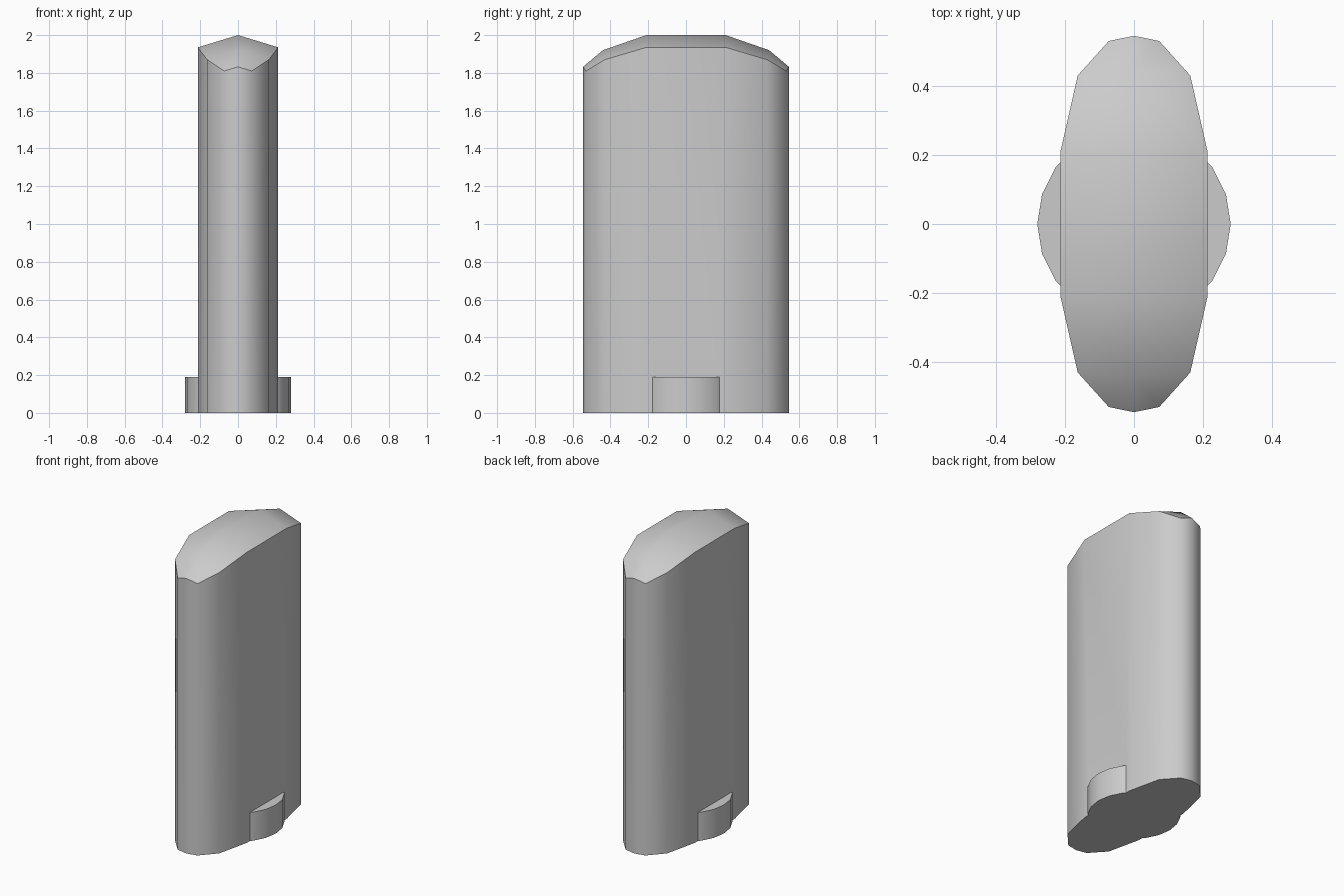
import bpy, bmesh

if "Cube" in bpy.data.objects:
    bpy.data.objects.remove(bpy.data.objects["Cube"])

# Rim stations from the middle to the tip: (x, y, z of rim, y of ridge, z of ridge)
stations = [
    (0.213, 0.21, 1.935, 0.21, 2.0),
    (0.163, 0.43, 1.87, 0.44, 1.92),
    (0.073, 0.53, 1.81, None, None),
]
TIP = (0, 0.545, 1.832)

# Slab body: bowed plan outline, roof with a central ridge
bm = bmesh.new()


def vert(x, y, z):
    return bm.verts.new((x, y, z))


ends = {}
for sy in (1, -1):
    end = {"ridge": [vert(0, sy * r[3], r[4]) for r in stations if r[3]],
           "tip": vert(0, sy * TIP[1], TIP[2]), "tip_base": vert(0, sy * TIP[1], 0)}
    for sx in (1, -1):
        end[sx] = [vert(sx * r[0], sy * r[1], r[2]) for r in stations]
        end[sx, "base"] = [vert(sx * r[0], sy * r[1], 0) for r in stations]
    ends[sy] = end
    for sx in (1, -1):
        rim, ridge = end[sx], end["ridge"]
        bm.faces.new((rim[0], rim[1], ridge[1], ridge[0]))
        bm.faces.new((rim[1], rim[2], ridge[1]))
        bm.faces.new((rim[2], end["tip"], ridge[1]))
        top = rim + [end["tip"]]
        low = end[sx, "base"] + [end["tip_base"]]
        for i in range(3):
            bm.faces.new((top[i], top[i + 1], low[i + 1], low[i]))

# Straight middle section joining both ends, and the floor
a, b = ends[1], ends[-1]
for sx in (1, -1):
    bm.faces.new((a[sx][0], b[sx][0], b["ridge"][0], a["ridge"][0]))
    bm.faces.new((a[sx][0], b[sx][0], b[sx, "base"][0], a[sx, "base"][0]))
bm.faces.new(a[1, "base"] + [a["tip_base"]] + a[-1, "base"][::-1]
             + b[-1, "base"] + [b["tip_base"]] + b[1, "base"][::-1])
bmesh.ops.recalc_face_normals(bm, faces=bm.faces)
mesh = bpy.data.meshes.new("slab_body")
bm.to_mesh(mesh)
bm.free()
body = bpy.data.objects.new("slab_body", mesh)
bpy.context.collection.objects.link(body)

# Round base lug passing through the slab
bpy.ops.mesh.primitive_cylinder_add(vertices=20, radius=0.28, depth=0.19, location=(0, 0, 0.095),
                                    rotation=(0, 0, 0))
lug = bpy.context.object
lug.name = "base_lug"

# Merge into one solid
bpy.ops.object.select_all(action='DESELECT')
body.select_set(True)
bpy.context.view_layer.objects.active = body
mod = body.modifiers.new("union", 'BOOLEAN')
mod.operation = 'UNION'
mod.solver = 'EXACT'
mod.object = lug
bpy.ops.object.modifier_apply(modifier=mod.name)
bpy.data.objects.remove(lug)
bpy.ops.object.shade_smooth_by_angle(angle=0.72)
